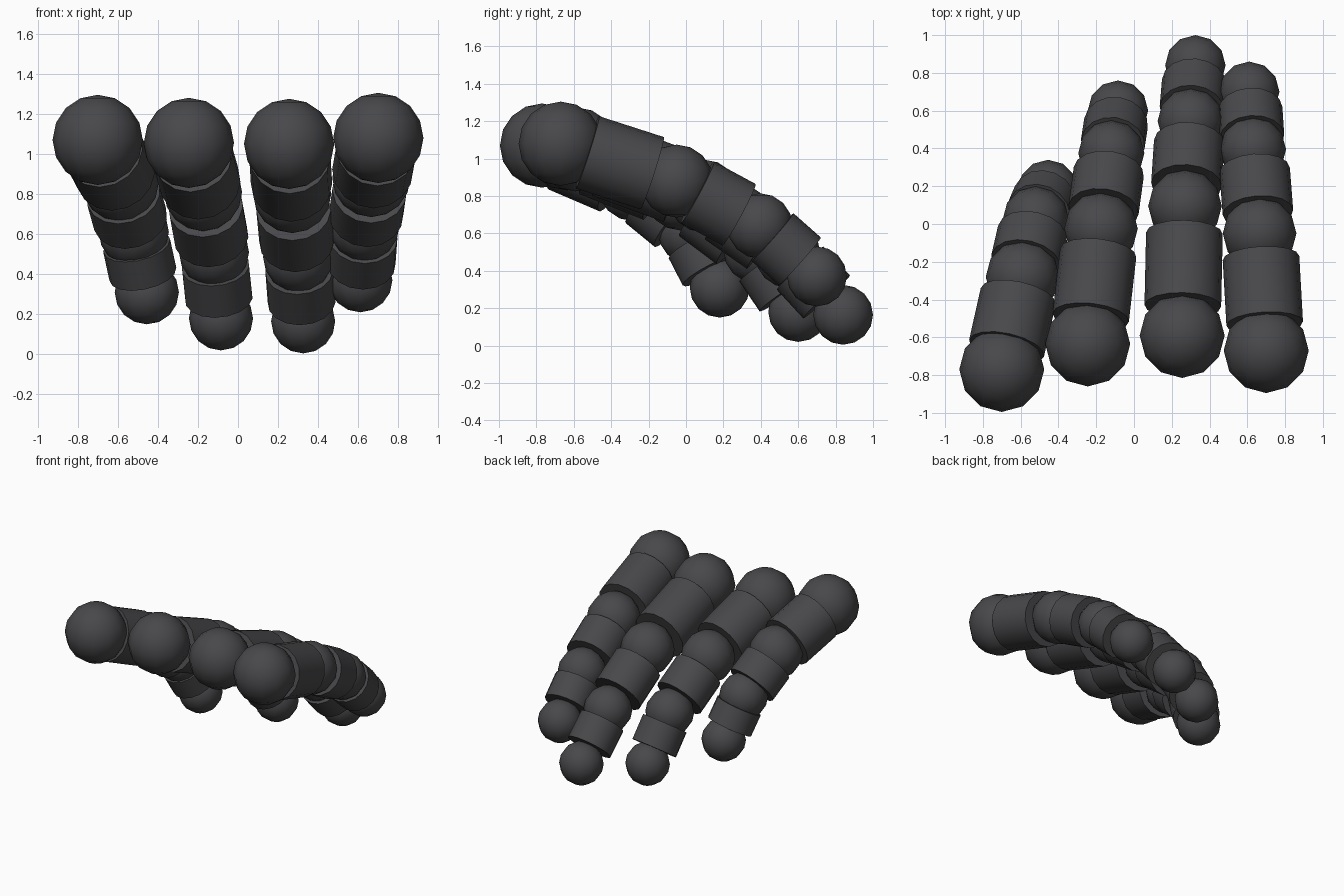
import bpy
import math
from mathutils import Vector

if "Cube" in bpy.data.objects:
    bpy.data.objects.remove(bpy.data.objects["Cube"])

grey = bpy.data.materials.new("charcoal")
grey.diffuse_color = (0.065, 0.065, 0.07, 1)
grey.use_nodes = True
grey.node_tree.nodes["Principled BSDF"].inputs["Base Color"].default_value = grey.diffuse_color

# Joint centres of each finger, from knuckle to tip
FINGERS = {
    "outer_left": [(-0.70, -0.77, 1.07), (-0.59, -0.28, 0.86), (-0.52, 0.025, 0.61), (-0.455, 0.18, 0.31)],
    "inner_left": [(-0.245, -0.635, 1.055), (-0.175, -0.025, 0.81), (-0.12, 0.375, 0.51), (-0.085, 0.60, 0.18)],
    "inner_right": [(0.255, -0.59, 1.05), (0.27, 0.095, 0.80), (0.30, 0.545, 0.485), (0.325, 0.84, 0.165)],
    "outer_right": [(0.70, -0.67, 1.08), (0.665, -0.05, 0.88), (0.63, 0.395, 0.64), (0.61, 0.70, 0.37)],
}
JOINT_RADII = [0.225, 0.195, 0.175, 0.16]
BONES = [("lower", 0.203, 0.23, 0.79), ("middle", 0.187, 0.25, 0.75), ("upper", 0.17, 0.22, 0.70)]
JOINTS = ["knuckle", "first_joint", "second_joint", "tip"]


def finish(name):
    ob = bpy.context.object
    ob.name = name
    ob.data.materials.append(grey)
    bpy.ops.object.shade_smooth_by_angle(angle=math.radians(50))


def ball(name, centre, radius):
    bpy.ops.mesh.primitive_uv_sphere_add(segments=12, ring_count=8, radius=radius, location=centre)
    finish(name)


def tube(name, a, b, radius, start, end):
    # Capped cylinder covering part of the line between two joints
    a, b = Vector(a), Vector(b)
    axis = b - a
    bpy.ops.mesh.primitive_cylinder_add(
        vertices=16, radius=radius, depth=axis.length * (end - start),
        location=a + axis * (start + end) / 2,
        rotation=axis.to_track_quat('Z', 'Y').to_euler())
    finish(name)


for finger, points in FINGERS.items():
    # Round joints
    for joint, centre, radius in zip(JOINTS, points, JOINT_RADII):
        ball(f"{finger}_{joint}", centre, radius)
    # Straight segments between the joints
    for (bone, radius, start, end), a, b in zip(BONES, points, points[1:]):
        tube(f"{finger}_{bone}_segment", a, b, radius, start, end)
